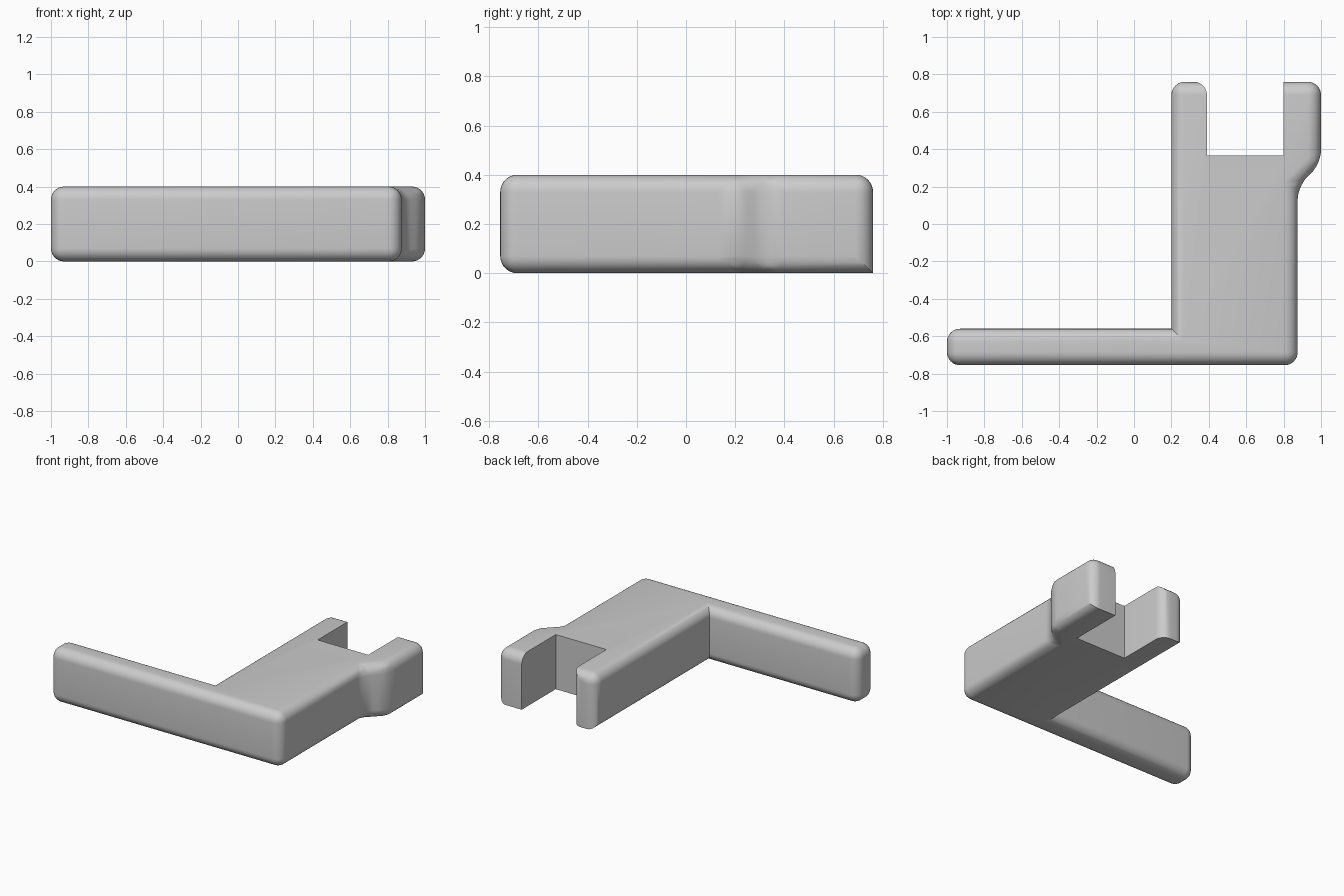
import bpy
import bmesh
import math

if "Cube" in bpy.data.objects:
    bpy.data.objects.remove(bpy.data.objects["Cube"], do_unlink=True)

HEIGHT = 0.4
ROUND = 0.07
FRONT, BACK = -0.755, 0.76
SLOT_LEFT, SLOT_RIGHT, SLOT_END = 0.8, 0.39, 0.365

# Plain grey material
grey = bpy.data.materials.new("plain grey")
grey.use_nodes = True
colour = (0.6, 0.6, 0.6, 1)
grey.diffuse_color = colour
grey.node_tree.nodes["Principled BSDF"].inputs["Base Color"].default_value = colour

# Plan outline: long arm, wide body, flared prong, slot, straight prong
outline = [
    (-1, FRONT), (0.875, FRONT), (0.875, 0.2), (1, 0.325), (1, BACK),
    (SLOT_LEFT, BACK), (SLOT_LEFT, SLOT_END),
    (SLOT_RIGHT, SLOT_END), (SLOT_RIGHT, BACK),
    (0.2, BACK), (0.2, -0.56), (-1, -0.56),
]

bm = bmesh.new()
base = bm.faces.new([bm.verts.new((x, y, 0)) for x, y in outline])
result = bmesh.ops.extrude_face_region(bm, geom=[base])
top = [v for v in result["geom"] if isinstance(v, bmesh.types.BMVert)]
bmesh.ops.translate(bm, verts=top, vec=(0, 0, HEIGHT))
bmesh.ops.recalc_face_normals(bm, faces=bm.faces)


def near(a, b):
    return abs(a - b) < 0.001


def is_rounded(edge):
    a, b = (v.co for v in edge.verts)
    mid = (a + b) / 2
    in_slot = SLOT_RIGHT - 0.001 < mid.x < SLOT_LEFT + 0.001 and mid.y > SLOT_END - 0.001
    if near(a.x, b.x) and near(a.y, b.y):
        # Uprights: the straight prong's tip is rounded, other slot corners are sharp
        if near(mid.x, SLOT_RIGHT) and near(mid.y, BACK):
            return True
        inner_corner = near(mid.x, 0.2) and near(mid.y, -0.56)
        return not in_slot and not inner_corner
    # Lower rear edges stay sharp
    return not in_slot and not (near(mid.y, BACK) and near(mid.z, 0))


bmesh.ops.bevel(bm, geom=[e for e in bm.edges if is_rounded(e)],
                offset=ROUND, offset_type="OFFSET", segments=8, profile=0.5,
                affect="EDGES", clamp_overlap=True)

mesh = bpy.data.meshes.new("forked_bracket")
bm.to_mesh(mesh)
bm.free()
mesh.materials.append(grey)
bracket = bpy.data.objects.new("forked_bracket", mesh)
bpy.context.collection.objects.link(bracket)

# Smooth rounded edges, crisp slot
bpy.ops.object.select_all(action="DESELECT")
bracket.select_set(True)
bpy.context.view_layer.objects.active = bracket
bpy.ops.object.shade_smooth_by_angle(angle=math.radians(30))
